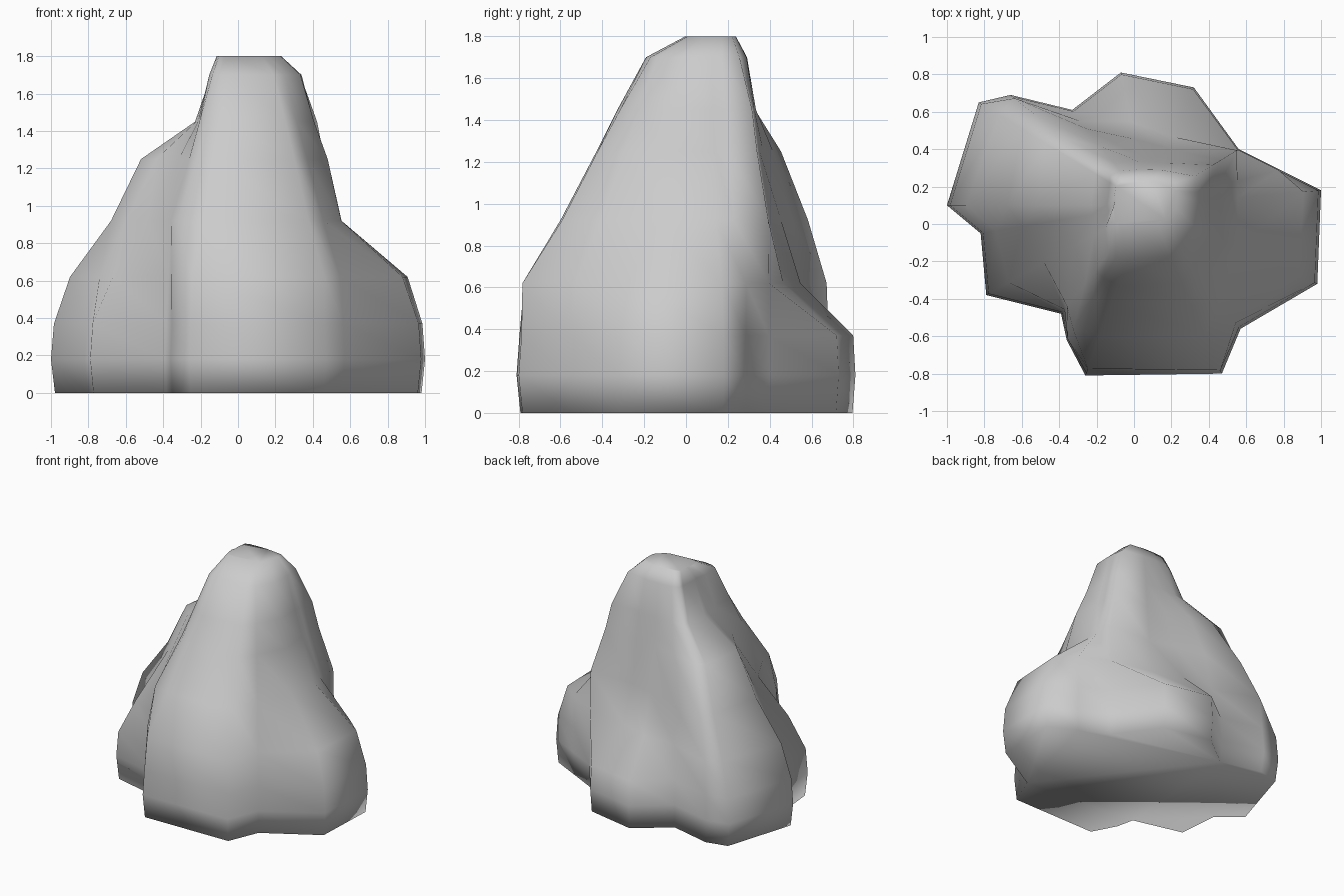
import bpy, bmesh

# Axis the rock tapers towards
CX, CY = 0.07, 0.10
LEVELS = [0.62, 0.92, 1.25, 1.45, 1.70]

# Ridges and valleys around the rock: widest plan point, then its
# distance from the axis (as a fraction) at each level
RIBS = [
    (-1.00, 0.10, .905, .70, .55, .28, .20),   # left tip
    (-0.83, 0.65, .88, .74, .60, .31, .22),    # back left shoulder
    (-0.66, 0.69, .97, .82, .60, .37, .27),
    (-0.33, 0.61, .88, .80, .62, .45, .36),
    (-0.07, 0.81, .63, .50, .38, .33, .27),    # low back foot
    (0.32, 0.73, .58, .48, .40, .36, .30),
    (0.56, 0.40, .99, .98, .80, .72, .52),     # steep back right edge
    (0.78, 0.29, .99, .68, .54, .47, .37),     # right shoulder
    (1.00, 0.18, .90, .52, .42, .36, .29),     # right lump
    (0.98, -0.32, .89, .53, .45, .37, .29),
    (0.57, -0.56, .95, .77, .60, .49, .36),
    (0.47, -0.80, .98, .77, .58, .46, .30),    # front buttress
    (-0.26, -0.81, .96, .77, .58, .47, .32),
    (-0.36, -0.62, .99, .92, .67, .54, .39),
    (-0.39, -0.48, .96, .93, .72, .60, .45),   # left crease
    (-0.79, -0.38, .86, .64, .45, .33, .26),   # left front panel
    (-0.82, -0.05, .91, .75, .57, .33, .23),
]


def ring(bm, z, factors):
    return [bm.verts.new((CX + (r[0] - CX) * f, CY + (r[1] - CY) * f, z))
            for r, f in zip(RIBS, factors)]


bm = bmesh.new()
n = len(RIBS)

# Foot, widest belt, then the tapering levels
rings = [ring(bm, 0.0, [0.98] * n), ring(bm, 0.18, [1.0] * n), ring(bm, 0.37, [0.985] * n)]
for i, z in enumerate(LEVELS):
    rings.append(ring(bm, z, [r[2 + i] for r in RIBS]))

# Small flattened summit
rings.append([bm.verts.new((0.06 + 0.7 * (v.co.x - 0.095), 0.12 + 0.5 * (v.co.y - 0.055), 1.80))
              for v in rings[-1]])

# Skin between the rings, with caps on both ends
for a, b in zip(rings, rings[1:]):
    for i in range(n):
        j = (i + 1) % n
        bm.faces.new((a[i], a[j], b[j], b[i]))
bm.faces.new(rings[0])
bm.faces.new(rings[-1])
bmesh.ops.recalc_face_normals(bm, faces=bm.faces)
for f in bm.faces:
    f.smooth = True

mesh = bpy.data.meshes.new("rock")
bm.to_mesh(mesh)
bm.free()
bpy.context.collection.objects.link(bpy.data.objects.new("rock", mesh))
